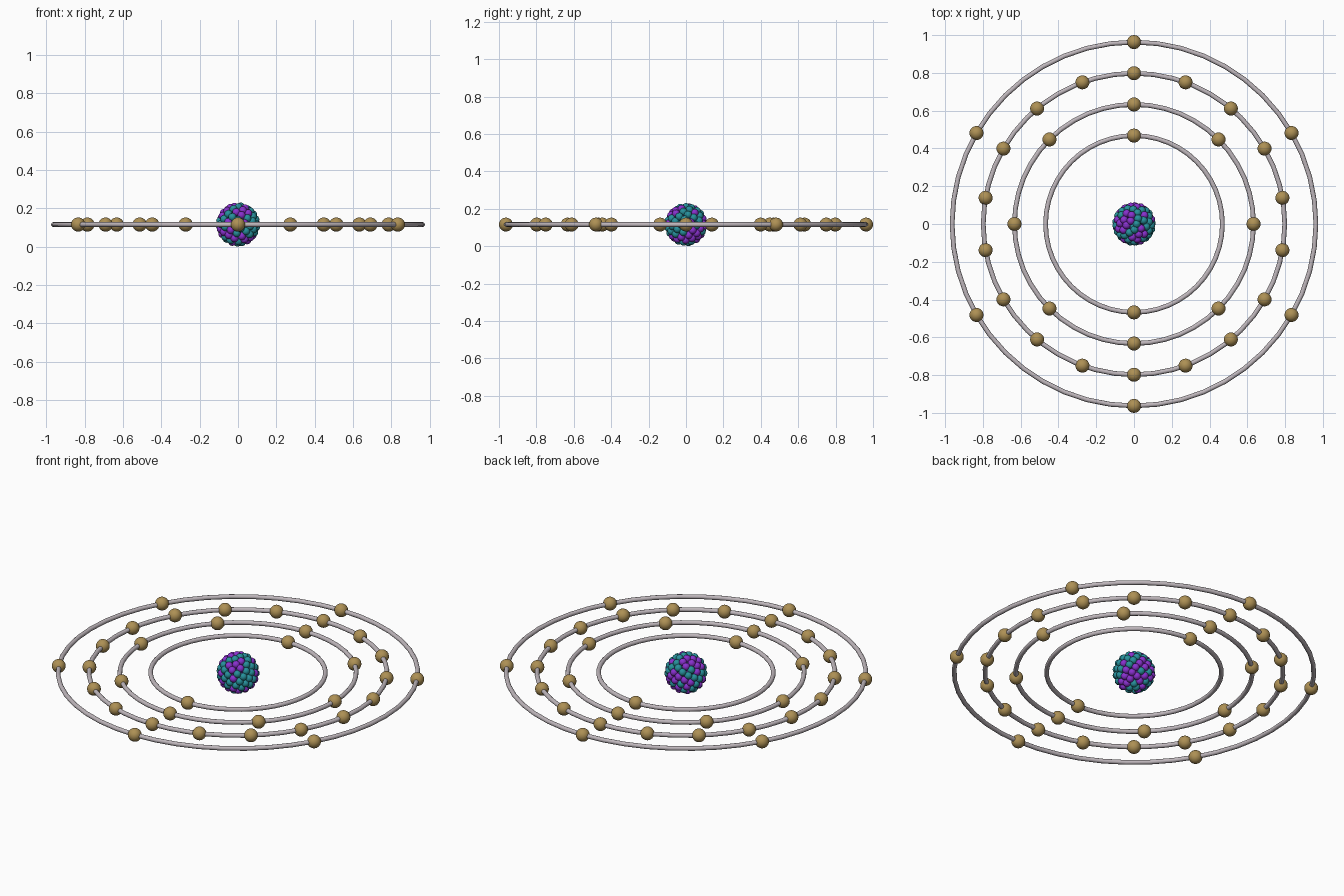
import bpy, bmesh, random
from math import sin, cos, pi, sqrt, radians
from mathutils import Vector, Matrix

if "Cube" in bpy.data.objects:
    bpy.data.objects.remove(bpy.data.objects["Cube"])

random.seed(4)
CZ = 0.116            # height of the orbit plane and nucleus centre
TUBE = 0.0125         # ring wire radius
ELECTRON = 0.037
NUCLEON = 0.021


def material(name, rgb):
    m = bpy.data.materials.new(name)
    m.diffuse_color = (*rgb, 1)
    m.use_nodes = True
    m.node_tree.nodes["Principled BSDF"].inputs["Base Color"].default_value = m.diffuse_color
    return m


def finish(name, bm, mat):
    for f in bm.faces:
        f.smooth = True
    me = bpy.data.meshes.new(name)
    bm.to_mesh(me)
    bm.free()
    me.materials.append(mat)
    ob = bpy.data.objects.new(name, me)
    bpy.context.collection.objects.link(ob)
    return ob


def balls(name, centres, radius, mat, u=16, v=10):
    bm = bmesh.new()
    for c in centres:
        bmesh.ops.create_uvsphere(bm, u_segments=u, v_segments=v, radius=radius,
                                  matrix=Matrix.Translation(c))
    return finish(name, bm, mat)


def ring(name, radius, mat, seg=48, sides=12):
    bm = bmesh.new()
    loops = []
    for i in range(seg):
        a = 2 * pi * i / seg
        loop = []
        for j in range(sides):
            b = 2 * pi * j / sides
            r = radius + TUBE * cos(b)
            loop.append(bm.verts.new((r * cos(a), r * sin(a), CZ + TUBE * sin(b))))
        loops.append(loop)
    for i in range(seg):
        p, q = loops[i], loops[(i + 1) % seg]
        for j in range(sides):
            k = (j + 1) % sides
            bm.faces.new((p[j], q[j], q[k], p[k]))
    return finish(name, bm, mat)


def shell(n, radius):
    # evenly spread points on a sphere
    pts = []
    for i in range(n):
        z = 1 - (2 * i + 1) / n
        a = i * pi * (3 - sqrt(5))
        s = sqrt(1 - z * z)
        pts.append(Vector((s * cos(a), s * sin(a), z)) * radius + Vector((0, 0, CZ)))
    return pts


teal = material("teal", (0.02, 0.28, 0.33))
purple = material("purple", (0.25, 0.03, 0.62))
gold = material("gold", (0.42, 0.28, 0.09))
silver = material("silver", (0.52, 0.47, 0.50))

# Nucleus: a packed cluster in two mixed colours
points = shell(96, CZ - NUCLEON) + shell(34, 0.058)
random.shuffle(points)
half = len(points) // 2
balls("protons", points[:half], NUCLEON, purple)
balls("neutrons", points[half:], NUCLEON, teal)

# Orbits with evenly spaced electrons, the first one at +y
for n, (radius, count) in enumerate([(0.468, 2), (0.633, 8), (0.798, 18), (0.963, 6)], 1):
    ring(f"orbit_ring_{n}", radius, silver)
    spots = [Vector((radius * sin(2 * pi * i / count), radius * cos(2 * pi * i / count), CZ))
             for i in range(count)]
    balls(f"electrons_{n}", spots, ELECTRON, gold, 24, 16)
